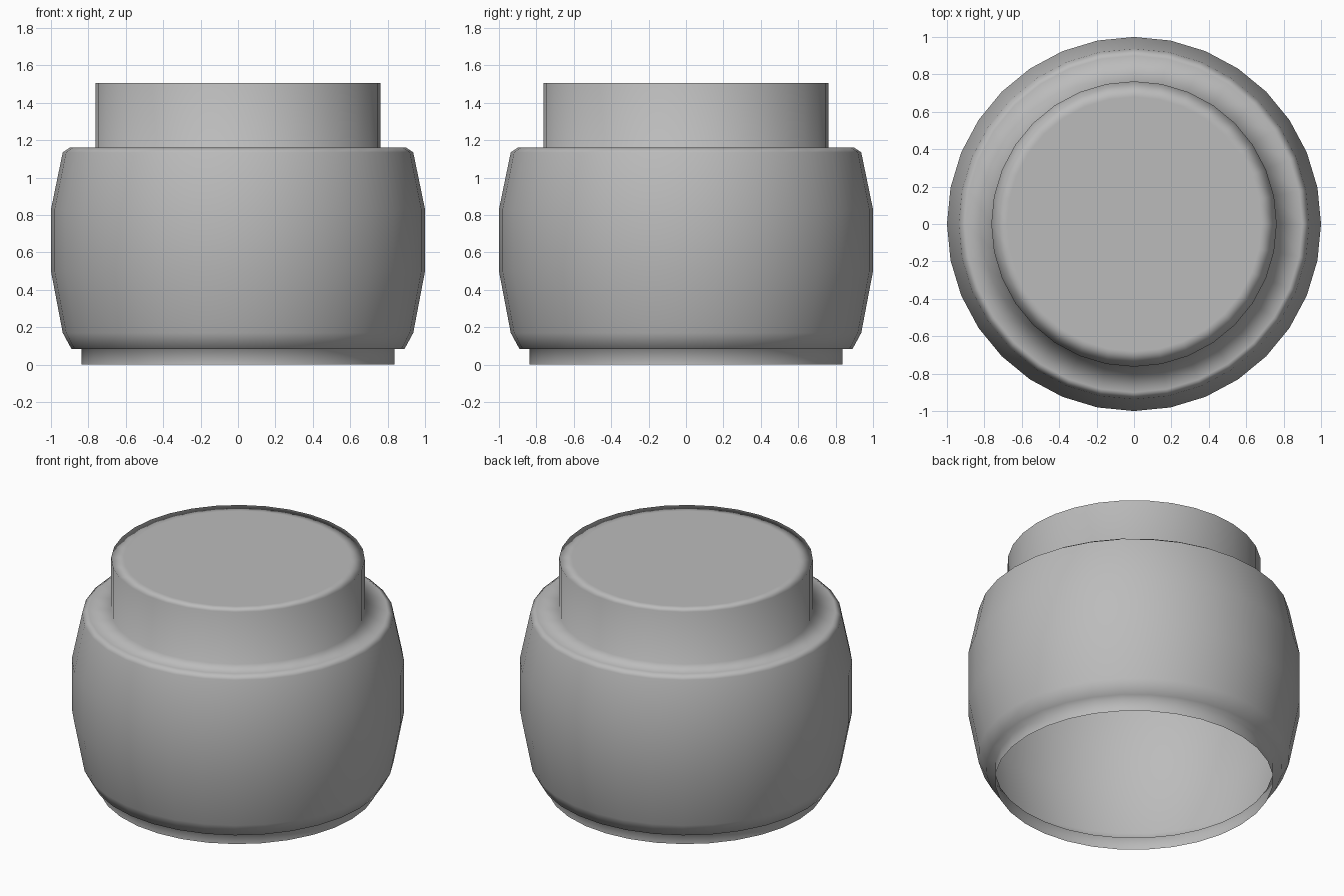
import bpy
import bmesh
import math

SIDES = 32

cube = bpy.data.objects.get("Cube")
if cube:
    bpy.data.objects.remove(cube, do_unlink=True)


def make_material(name, color):
    mat = bpy.data.materials.new(name)
    mat.use_nodes = True
    mat.diffuse_color = color
    mat.node_tree.nodes["Principled BSDF"].inputs["Base Color"].default_value = color
    return mat


def lathe(name, profile, mat):
    """Revolve (radius, height) points; close the top, leave the bottom open."""
    bm = bmesh.new()
    rings = []
    for radius, z in profile:
        ring = []
        for i in range(SIDES):
            a = math.tau * i / SIDES
            ring.append(bm.verts.new((radius * math.cos(a), radius * math.sin(a), z)))
        rings.append(ring)
    for low, high in zip(rings, rings[1:]):
        for i in range(SIDES):
            j = (i + 1) % SIDES
            bm.faces.new((low[i], low[j], high[j], high[i]))
    bm.faces.new(rings[-1])
    for face in bm.faces:
        face.smooth = True
    mesh = bpy.data.meshes.new(name)
    bm.to_mesh(mesh)
    bm.free()
    mesh.materials.append(mat)
    obj = bpy.data.objects.new(name, mesh)
    bpy.context.collection.objects.link(obj)
    # Let the large walls dominate the smooth shading
    weighted = obj.modifiers.new("area_shading", 'WEIGHTED_NORMAL')
    weighted.mode = 'FACE_AREA'
    weighted.weight = 50
    return obj


grey = make_material("mid grey", (0.5, 0.5, 0.5, 1.0))

# Hollow pot: open foot, bulging body, ledge, neck and flat lid
lathe("pot_shell", [
    (0.837, 0.0), (0.837, 0.083),              # foot
    (0.89, 0.083), (0.937, 0.17),              # lower shoulder
    (1.0, 0.50), (1.0, 0.83),                  # bulge
    (0.937, 1.135), (0.90, 1.16),              # upper shoulder
    (0.763, 1.16), (0.763, 1.505),             # ledge and neck
    (0.68, 1.505),                             # lid rim
], grey)
